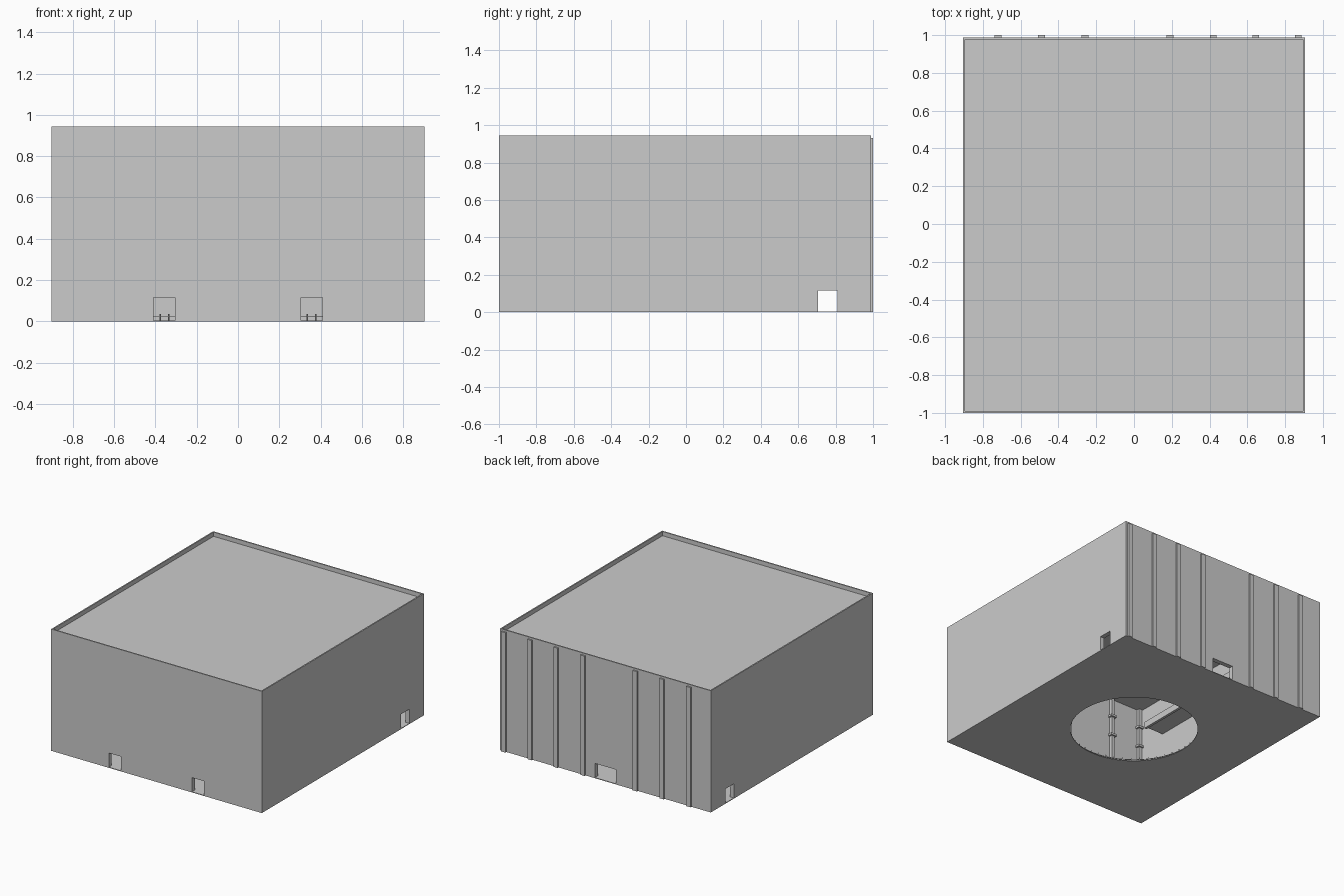
import bpy, bmesh, math
from mathutils import Matrix, Vector

if "Cube" in bpy.data.objects:
    bpy.data.objects.remove(bpy.data.objects["Cube"])

W, Y0, Y1, H = 0.905, -1.0, 0.988, 0.945   # half width, front, back, height
WALL, FLOOR, ROOF = 0.035, 0.005, 0.912    # wall thickness, floor top, roof top
HOLE = 0.455                               # radius of the floor opening


def finish(name, bm):
    mesh = bpy.data.meshes.new(name)
    bm.to_mesh(mesh)
    bm.free()
    ob = bpy.data.objects.new(name, mesh)
    bpy.context.collection.objects.link(ob)
    return ob


def add_box(bm, lo, hi):
    lo, hi = Vector(lo), Vector(hi)
    m = Matrix.Translation((lo + hi) / 2) @ Matrix.Diagonal((*(hi - lo), 1))
    bmesh.ops.create_cube(bm, size=1, matrix=m)


def boxes(name, spans):
    bm = bmesh.new()
    for lo, hi in spans:
        add_box(bm, lo, hi)
    return finish(name, bm)


def cylinder(name, r, z0, z1, n):
    bm = bmesh.new()
    bmesh.ops.create_cone(bm, cap_ends=True, segments=n, radius1=r, radius2=r,
                          depth=z1 - z0, matrix=Matrix.Translation((0, 0, (z0 + z1) / 2)))
    return finish(name, bm)


def cut(target, cutter):
    mod = target.modifiers.new("cut", 'BOOLEAN')
    mod.operation, mod.solver, mod.object = 'DIFFERENCE', 'EXACT', cutter
    bpy.context.view_layer.objects.active = target
    bpy.ops.object.modifier_apply(modifier=mod.name)
    bpy.data.objects.remove(cutter)


# Hollow hall with a sunken roof inside a thin parapet
hall = boxes("hall", [((-W, Y0, 0), (W, Y1, H))])
cut(hall, boxes("room_cutter", [((-W + WALL, Y0 + WALL, FLOOR), (W - WALL, Y1 - WALL, 0.895))]))
cut(hall, boxes("roof_cutter", [((-W + 0.01, Y0 + 0.01, ROOF), (W - 0.01, Y1 - 0.01, 1.1))]))

# Doorways: two in front, one wide at the back, one on each side
D = 0.115
cut(hall, boxes("door_cutter", [
    ((-0.41, -1.1, FLOOR), (-0.305, -0.9, D)),
    ((0.305, -1.1, FLOOR), (0.41, -0.9, D)),
    ((-0.09, 0.9, FLOOR), (0.09, 1.1, D)),
    ((-1.1, 0.705, FLOOR), (-0.8, 0.81, D)),
    ((0.8, 0.705, FLOOR), (1.1, 0.81, D))]))

# Round opening in the floor
cut(hall, cylinder("hole_cutter", HOLE, -0.1, 0.1, 96))

# Pilasters on the back wall
boxes("back_pilasters", [((x - 0.018, Y1 - 0.002, 0), (x + 0.018, 1.0, 0.93))
                         for x in (-0.72, -0.49, -0.26, 0.19, 0.42, 0.645, 0.87)])

# Poles with brackets along the inside of the front wall
yi = Y0 + WALL
spans = []
for x in (-0.85, -0.595, -0.2, 0.2, 0.595, 0.85):
    spans.append(((x - 0.012, yi, FLOOR), (x + 0.012, yi + 0.024, 0.895)))
    for z in (0.59, 0.745):
        spans.append(((x - 0.025, yi, z - 0.008), (x + 0.025, yi + 0.035, z + 0.008)))
boxes("inner_poles", spans)

# Galleries along both side walls, each with an edge beam
for s, name in ((-1, "left_gallery"), (1, "right_gallery")):
    def span(xa, xb, za, zb):
        a, b = sorted((s * xa, s * xb))
        return ((a, -0.72, za), (b, 0.6, zb))
    boxes(name, [span(0.72, W - WALL, 0.6, 0.615), span(0.70, 0.72, 0.585, 0.635)])

# Low fence around the floor opening
bm = bmesh.new()
N, R = 48, 0.475
for i in range(N):
    turn = Matrix.Rotation(2 * math.pi * i / N, 4, 'Z')
    half = R * math.tan(math.pi / N)
    before = set(bm.verts)
    add_box(bm, (R - 0.002, -0.002, FLOOR), (R + 0.002, 0.002, 0.036))
    add_box(bm, (R - 0.002, -half, 0.02), (R + 0.002, half, 0.024))
    new = [v for v in bm.verts if v not in before]
    bmesh.ops.transform(bm, matrix=turn, verts=new)
finish("floor_fence", bm)
